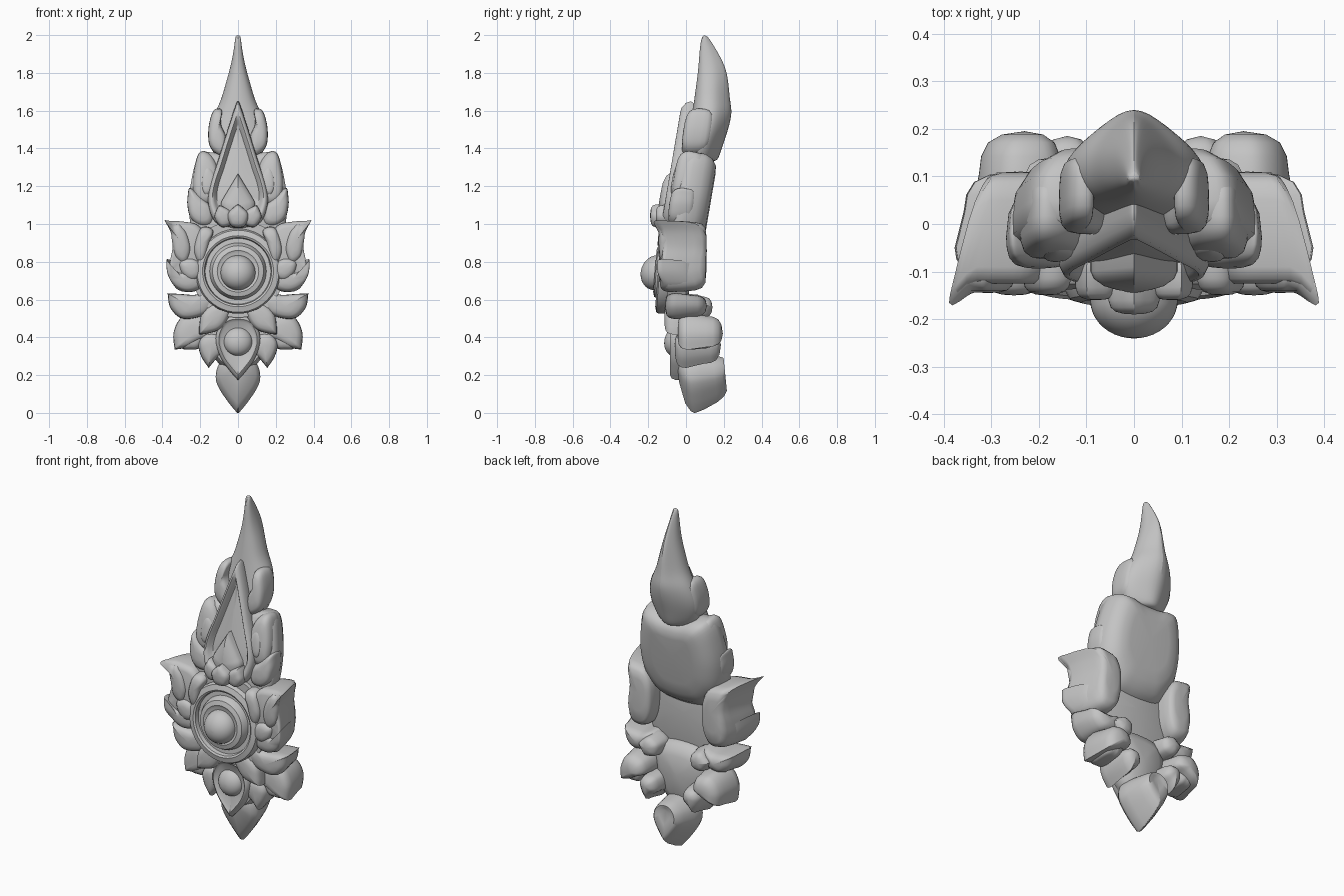
import bpy, bmesh, math
from mathutils import Vector

cube = bpy.data.objects.get("Cube")
if cube:
    bpy.data.objects.remove(cube, do_unlink=True)

stone = bpy.data.materials.new("grey_stone")
stone.diffuse_color = (0.55, 0.55, 0.55, 1)
stone.use_nodes = True
stone.node_tree.nodes["Principled BSDF"].inputs["Base Color"].default_value = (0.55, 0.55, 0.55, 1)


def finish(name, bm, angle):
    bmesh.ops.remove_doubles(bm, verts=bm.verts, dist=0.0004)
    bmesh.ops.recalc_face_normals(bm, faces=bm.faces)
    mesh = bpy.data.meshes.new(name)
    bm.to_mesh(mesh)
    bm.free()
    mesh.materials.append(stone)
    ob = bpy.data.objects.new(name, mesh)
    bpy.context.collection.objects.link(ob)
    bpy.ops.object.select_all(action='DESELECT')
    ob.select_set(True)
    bpy.context.view_layer.objects.active = ob
    bpy.ops.object.shade_smooth_by_angle(angle=math.radians(angle))
    return ob


def smooth_loop(pts, steps=5):
    """Closed Catmull-Rom curve; a repeated point makes a sharp corner."""
    p = [Vector(q) for q in pts]
    out, n = [], len(p)
    for i in range(n):
        a, b, c, d = p[i - 1], p[i], p[(i + 1) % n], p[(i + 2) % n]
        if (b - c).length < 1e-6:
            continue
        for k in range(steps):
            t = k / steps
            out.append((b * 2 + (c - a) * t + (a * 2 - b * 5 + c * 4 - d) * t * t
                        + (b * 3 - a - c * 3 + d) * t ** 3) / 2)
    return out


def loft(bm, rings):
    loops = [[bm.verts.new(v) for v in r] for r in rings]
    n = len(loops[0])
    for a, b in zip(loops, loops[1:]):
        for i in range(n):
            j = (i + 1) % n
            bm.faces.new((a[i], a[j], b[j], b[i]))
    bm.faces.new(loops[0])
    bm.faces.new(loops[-1])


def cushion(yf, yb, taper=0.9):
    """Rounded section (scale, depth) from the back to the front."""
    d = yb - yf
    r = min(.06, .45 * d)
    return [(0, yb), (.5 * taper, yb - .03 * d), (.8 * taper, yb - .1 * d), (.95 * taper, yb - .22 * d),
            (taper, yb - .38 * d), (1, yf + r), (.97, yf + .6 * r), (.88, yf + .3 * r),
            (.7, yf + .12 * r), (.4, yf + .03 * r), (0, yf)]


def puff(name, outline, section, lean=0.0, side=1, centre=None, angle=55):
    """Outline in x and z, shrunk to its centre along a depth section."""
    loop = smooth_loop(outline)
    c = Vector(centre) if centre else sum(loop, Vector((0, 0))) / len(loop)
    bm = bmesh.new()
    rings = []
    for s, y in section:
        pts = [c + (q - c) * max(s, .001) for q in loop]
        rings.append([(side * q.x, y + lean * (q.y - c.y), q.y) for q in pts])
    loft(bm, rings)
    return finish(name, bm, angle)


def petal(name, base, tip, width, yf, yb, side=1, taper=0.88):
    """Pointed leaf from base to tip with a bulging middle."""
    b, t = Vector(base), Vector(tip)
    ax = t - b
    n = Vector((-ax.y, ax.x)).normalized() * width
    spots = [(0, .5), (.3, .95), (.6, .95), (.86, .42)]
    outline = [b + ax * u + n * w for u, w in spots] + [t, t] + [b + ax * u - n * w for u, w in reversed(spots)]
    return puff(name, outline, cushion(yf, yb, taper), 0, side)


def turned(name, z, section, count=48, lean=.08):
    """Round part turned about the front-to-back axis, tipped slightly up."""
    bm = bmesh.new()
    loft(bm, [[(max(r, .0005) * math.cos(a), y + lean * r * math.sin(a), z + max(r, .0005) * math.sin(a))
               for a in (math.tau * i / count for i in range(count))] for r, y in section])
    return finish(name, bm, 32)


def bead(name, z, radius, y, height):
    arc = [math.pi / 2 * i / 10 for i in range(11)]
    turned(name, z, [(0, y + .03)] + [(radius * math.cos(a), y - height * math.sin(a)) for a in arc])


def sweep_wing(ob):
    """Draw the back of a wing inward and pull its outer tip forward."""
    for v in ob.data.vertices:
        x = abs(v.co.x)
        narrow = .16 + (x - .16) * (1 - 1.0 * max(0, v.co.y + .12))
        v.co.x = math.copysign(narrow, v.co.x)
        v.co.y -= 1.1 * max(0, x - .345)


def mirrored(half):
    """Full outline from its +x half, listed from top to bottom."""
    return half + [(-x, z) for x, z in reversed(half)]


# Spire: hooked tip, hollow front, wide base with a ridged back
bm = bmesh.new()
stations = [(2.0, .014, .088, .11), (1.97, .016, .076, .135), (1.9, .026, .069, .182), (1.82, .043, .064, .226),
            (1.73, .07, .052, .24), (1.65, .092, .041, .248), (1.59, .125, .033, .262),
            (1.5, .155, .018, .24), (1.42, .152, .005, .21), (1.34, .115, .0, .185), (1.33, .08, .02, .16)]
rings = []
for z, w, f, b in stations:
    half = [(0, f), (.35, f + .005), (.75, f + (b - f) * .1), (1, f + (b - f) * .28),
            (1, f + (b - f) * .54), (.55, f + (b - f) * .78)]
    sec = half + [(0, b)] + [(-x, y) for x, y in reversed(half[1:])]
    rings.append([(x * w, y, z) for x, y in sec])
loft(bm, rings)
spire = finish("spire", bm, 60)
sub = spire.modifiers.new("rounding", 'SUBSURF')
sub.levels = sub.render_levels = 2

# Middle block behind the tear-shaped panel
puff("middle_block", mirrored([(.06, 1.365), (.15, 1.38), (.21, 1.36), (.245, 1.24), (.26, 1.1),
                               (.24, .96), (.16, .85), (.06, .82)]),
     [(0, .135), (.5, .135), (.7, .13), (.86, .105), (.96, .065), (1, .01), (1, -.03), (.9, -.05), (0, -.05)],
     .17, centre=(0, 1.14))

# Cores behind the discs
puff("upper_core", mirrored([(.1, 1.0), (.2, .92), (.24, .78), (.22, .64), (.1, .52)]),
     [(0, .02), (.8, .015), (1, 0), (1, -.1), (0, -.1)])
puff("lower_core", mirrored([(.08, .6), (.16, .56), (.18, .44), (.13, .3), (.05, .22)]),
     [(0, .09), (.6, .08), (.9, .05), (1, 0), (.9, -.04), (0, -.04)])

# Tear-shaped panel with a raised rim
tear = mirrored([(0, 1.65), (.012, 1.63), (.055, 1.5), (.105, 1.34), (.15, 1.2), (.158, 1.1), (.12, 1.01), (.04, .98)])
puff("tear_panel", tear, [(0, 0), (.92, 0), (1, -.05), (.98, -.075), (.92, -.095), (.85, -.097), (.78, -.085), (.73, -.068),
                          (.7, -.062), (.4, -.07), (0, -.075)], .17, centre=(0, 1.2))
flame = mirrored([(0, 1.265), (.004, 1.26), (.04, 1.2), (.07, 1.15), (.09, 1.11), (.085, 1.07), (.06, 1.02), (.02, 1.0)])
puff("inner_flame", flame, [(0, -.04), (1, -.04), (1, -.1), (.92, -.115), (.7, -.13), (.4, -.138), (0, -.145)],
     .06, centre=(0, 1.1))
petal("panel_bud", (0, .985), (0, 1.105), .055, -.19, -.08, taper=1)

# Parts repeated on both sides
for side, tag in ((1, "left"), (-1, "right")):
    def p(part):
        return tag + "_" + part
    petal(p("panel_bud"), (.06, .99), (.1, 1.1), .045, -.16, -.06, side, 1)
    puff(p("spire_flap"), [(.085, 1.6), (.115, 1.61), (.14, 1.58), (.157, 1.5), (.152, 1.42), (.12, 1.375),
                           (.07, 1.36), (.06, 1.45), (.09, 1.53)], cushion(-.015, .14, .98), .15, side)
    # Two-lobed shoulder beside the panel
    puff(p("shoulder"), [(.175, 1.385), (.21, 1.37), (.232, 1.29), (.24, 1.2), (.225, 1.13), (.17, 1.1),
                         (.1, 1.15), (.1, 1.27), (.13, 1.35)], cushion(-.065, .09, .95), .16, side)
    puff(p("shoulder_lobe"), [(.258, 1.19), (.265, 1.16), (.268, 1.1), (.25, 1.03), (.2, .99), (.14, 1.0),
                              (.13, 1.08), (.19, 1.14), (.235, 1.18)], cushion(-.09, .05, .95), .12, side)
    puff(p("shoulder_scroll"), [(.16, 1.31), (.19, 1.27), (.195, 1.19), (.17, 1.15), (.13, 1.18), (.12, 1.26)],
         cushion(-.075, 0, 1), .16, side)
    # Wing: deep slab reaching back, curled top flame and overlapping lobes
    slab = puff(p("wing_slab"), [(.392, 1.018), (.392, 1.018), (.362, .96), (.352, .88), (.365, .8), (.365, .72),
                                 (.32, .65), (.22, .65), (.165, .74), (.16, .9), (.21, .99), (.29, 1.012)],
                [(0, .11), (.5, .108), (.78, .102), (.9, .085), (.96, .05), (.99, -.01), (1, -.09), (.95, -.115),
                 (.8, -.125), (0, -.125)], 0, side, centre=(.26, .86))
    sweep_wing(slab)
    puff(p("wing_scroll"), [(.16, .985), (.2, .975), (.225, .92), (.235, .85), (.21, .79), (.18, .8), (.15, .9), (.13, .96)],
         cushion(-.15, .0, 1), 0, side)
    flare = puff(p("wing_flame"), [(.392, 1.02), (.392, 1.02), (.36, .97), (.35, .9), (.33, .82), (.28, .79), (.25, .86),
                                   (.27, .95), (.31, 1.0), (.34, 1.0)], cushion(-.145, -.04, 1), 0, side, (.305, .91))
    sweep_wing(flare)
    lobe = puff(p("wing_lobe"), [(.384, .815), (.384, .815), (.38, .74), (.34, .67), (.27, .64), (.2, .66), (.19, .73),
                                 (.25, .77), (.3, .745), (.34, .765)], cushion(-.14, .06, .95), 0, side, (.29, .71))
    sweep_wing(lobe)
    puff(p("wing_fold"), [(.31, .8), (.3, .74), (.25, .7), (.2, .72), (.2, .79), (.25, .82)],
         cushion(-.15, -.03, 1), 0, side)
    # Lower leaves
    puff(p("upper_leaf"), [(.372, .632), (.372, .628), (.36, .56), (.31, .505), (.24, .5), (.16, .53), (.12, .6),
                           (.16, .64), (.23, .625), (.31, .63)], cushion(-.11, .11, .85), 0, side, (.25, .565))
    puff(p("middle_leaf"), [(.335, .335), (.335, .335), (.342, .42), (.31, .495), (.25, .53), (.16, .5), (.14, .42),
                            (.21, .38), (.28, .345)], cushion(-.045, .195, .85), 0, side, (.23, .42))
    puff(p("middle_hook"), [(.205, .345), (.25, .335), (.3, .345), (.31, .42), (.22, .46), (.16, .42)],
         cushion(-.035, .15, .9), 0, side)
    puff(p("lower_leaf"), [(.155, .238), (.155, .238), (.195, .3), (.21, .37), (.17, .42), (.09, .41), (.07, .33),
                           (.12, .28)], cushion(-.06, .185, .82), 0, side, (.14, .36))
    petal(p("diamond_leaf"), (.06, .58), (.205, .415), .065, -.115, 0, side, 1)
    petal(p("back_bulb"), (.1, .55), (.24, .57), .065, -.02, .14, side)

# Bottom leaf: back swept upward from the point
puff("bottom_leaf", mirrored([(0, .0), (.008, .004), (.05, .055), (.1, .13), (.118, .19), (.1, .26), (.04, .31)]),
     [(0, .19), (.3, .198), (.55, .202), (.66, .185), (.78, .145), (.93, .07), (1, .02), (.96, -.0), (.8, -.025),
      (.4, -.045), (0, -.055)], centre=(0, .26), lean=-.1)

# Lower medallion: tear-shaped plate and bead
plate = mirrored([(.05, .51), (.1, .46), (.118, .38), (.09, .29), (.045, .225), (.004, .178), (0, .175)])
puff("medallion_plate", plate, [(0, 0), (1, 0), (1, -.055), (.95, -.077), (.86, -.085), (.76, -.072), (0, -.07)],
     centre=(0, .375))
bead("medallion_bead", .378, .076, -.06, .055)
petal("medallion_crest", (0, .5), (0, .58), .06, -.09, 0, taper=1)

# Main disc: stepped rings and central bead
turned("main_disc", .75, [(0, -.02), (.2, -.02), (.225, -.06), (.225, -.125), (.217, -.14), (.188, -.148), (.178, -.142),
                          (.174, -.12), (.15, -.12), (.145, -.14), (.135, -.158), (.11, -.165), (.096, -.158), (0, -.158)])
bead("main_bead", .742, .092, -.16, .08)
